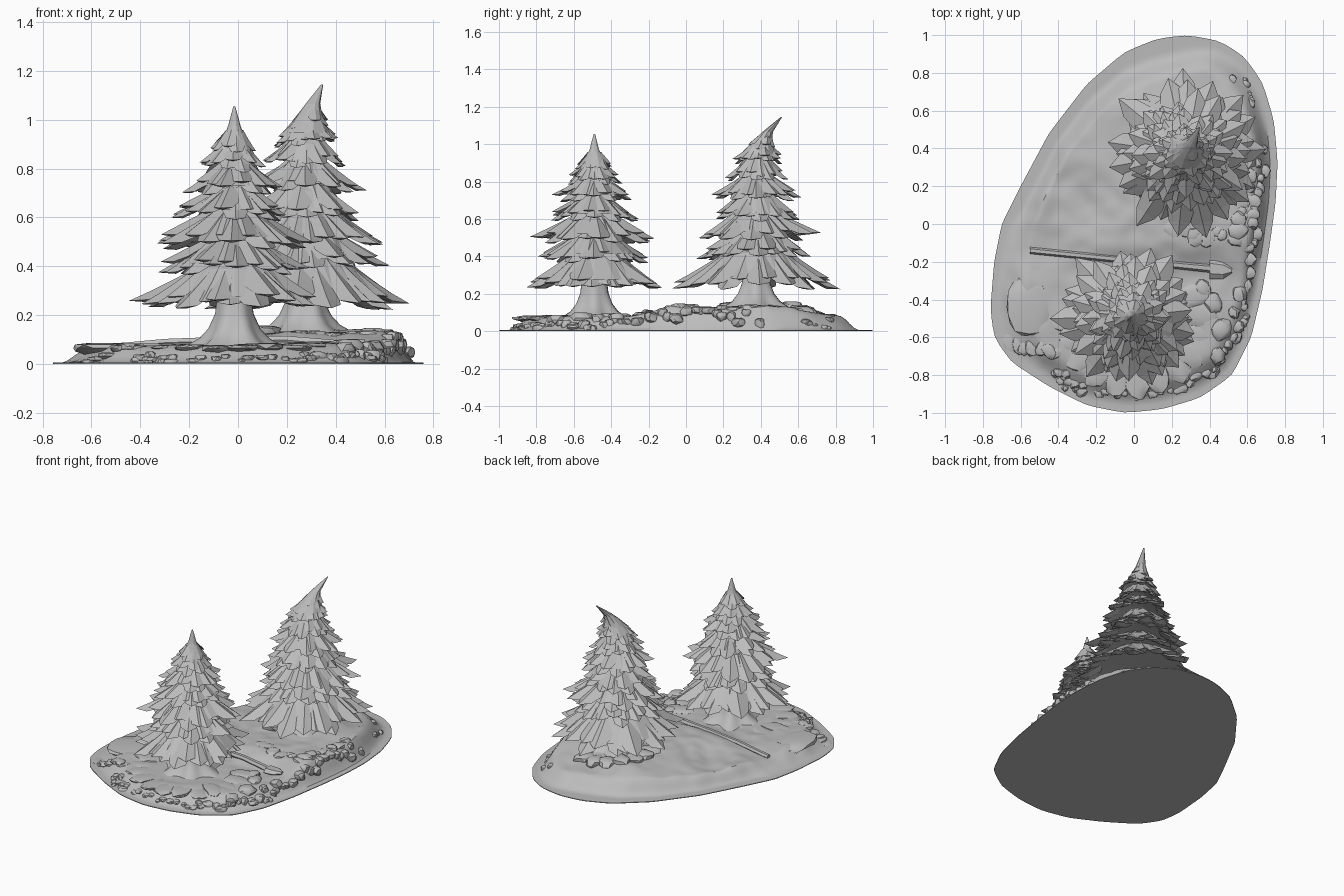
import bpy, bmesh, math, random
from mathutils import Vector, Matrix, noise

random.seed(4)
TAU = 2 * math.pi
if "Cube" in bpy.data.objects:
    bpy.data.objects.remove(bpy.data.objects["Cube"])

grey = bpy.data.materials.new("stone grey")
grey.use_nodes = True
grey.diffuse_color = (0.5, 0.5, 0.5, 1)
grey.node_tree.nodes["Principled BSDF"].inputs["Base Color"].default_value = (0.5, 0.5, 0.5, 1)


def finish(bm, name, smooth=None):
    bmesh.ops.recalc_face_normals(bm, faces=bm.faces)
    mesh = bpy.data.meshes.new(name)
    bm.to_mesh(mesh)
    bm.free()
    mesh.materials.append(grey)
    ob = bpy.data.objects.new(name, mesh)
    bpy.context.collection.objects.link(ob)
    if smooth:
        bpy.ops.object.select_all(action='DESELECT')
        ob.select_set(True)
        bpy.context.view_layer.objects.active = ob
        bpy.ops.object.shade_smooth_by_angle(angle=math.radians(smooth))


def bridge(bm, a, b):
    n = len(a)
    for i in range(n):
        bm.faces.new((a[i], a[(i + 1) % n], b[(i + 1) % n], b[i]))


def step(a, b, v):
    k = min(1, max(0, (v - a) / (b - a)))
    return k * k * (3 - 2 * k)


# Base outline, clockwise from the back
OUTLINE = [(0.28, 1), (0.45, 0.97), (0.58, 0.89), (0.68, 0.75), (0.74, 0.55), (0.76, 0.33),
           (0.75, 0.12), (0.72, -0.1), (0.68, -0.35), (0.62, -0.6), (0.52, -0.8), (0.35, -0.92),
           (0.15, -0.98), (-0.05, -1), (-0.25, -0.96), (-0.45, -0.86), (-0.65, -0.73),
           (-0.74, -0.6), (-0.76, -0.45), (-0.74, -0.2), (-0.7, 0), (-0.6, 0.2), (-0.45, 0.48),
           (-0.25, 0.74), (-0.05, 0.91), (0.12, 0.98)]


def rim(a):
    """Distance from the middle to the outline in direction a."""
    d = Vector((math.cos(a), math.sin(a)))
    for i, p in enumerate(OUTLINE):
        p, q = Vector(p), Vector(OUTLINE[i - 1])
        e = q - p
        den = d.x * e.y - d.y * e.x
        if abs(den) > 1e-9:
            r = (p.x * e.y - p.y * e.x) / den
            u = (p.x * d.y - p.y * d.x) / den
            if r > 0 and -1e-6 <= u <= 1 + 1e-6:
                return r
    return 0.8


def ground(x, y):
    t = math.hypot(x, y) / rim(math.atan2(y, x))
    top = 0.07 + 0.055 * step(-0.28, -0.08, y) * step(-0.4, 0.1, x)
    top *= 1 - 0.35 * step(0.55, 0.8, y)
    lawn = step(0.1, -0.2, x - 0.4 * y) * step(-0.1, 0.1, y)
    outer = 0.96 - 0.06 * lawn
    h = top * step(outer, outer - 0.13 - 0.1 * step(-0.45, -0.6, x), t)
    bump = 0.02 * noise.noise(Vector((x * 4, y * 4, 1))) + 0.01 * noise.noise(Vector((x * 11, y * 11, 3)))
    return 0.005 + max(0, h + bump * step(outer, outer - 0.1, t))


# Ground mound on a thin flat sheet
bm = bmesh.new()
N = 120
angles = [TAU * i / N for i in range(N)]
radii = [sum(rim(a + k * 0.03) for k in (-1, 0, 1)) / 3 for a in angles]
rings = [[bm.verts.new((r * math.cos(a), r * math.sin(a), 0)) for a, r in zip(angles, radii)]]
levels = [1, 0.97] + [0.95 - 0.025 * k for k in range(38)]
for t in levels:
    ring = []
    for a, r in zip(angles, radii):
        x, y = t * r * math.cos(a), t * r * math.sin(a)
        ring.append(bm.verts.new((x, y, 0.005 if t == 1 else ground(x, y))))
    bridge(bm, rings[-1], ring)
    rings.append(ring)
bm.faces.new(rings[0])
bm.faces.new(rings[-1])
finish(bm, "ground", 35)


def blade(bm, place, a, r0, z0, r1, z1, w):
    """One pointed, ridged, drooping branch."""
    out, side = Vector((math.cos(a), math.sin(a), 0)), Vector((-math.sin(a), math.cos(a), 0))
    prev = None
    for s, k in ((0, 0.7), (0.45, 1), (0.75, 0.75)):
        c = out * (r0 + (r1 - r0) * s) + Vector((0, 0, z1 + (z0 - z1) * (1 - s) ** 1.35))
        hw, up = w * k, Vector((0, 0, w * k))
        row = [bm.verts.new(place(p)) for p in
               (c - side * hw - up * 0.3, c + up * 0.25, c + side * hw - up * 0.3, c - up * 0.5)]
        if prev:
            bridge(bm, prev, row)
        else:
            bm.faces.new(row)
        prev = row
    tip = bm.verts.new(place(out * r1 + Vector((0, 0, z1))))
    for i in range(4):
        bm.faces.new((prev[i], prev[(i + 1) % 4], tip))


def tree(name, cx, cy, foot, tiers, apex, spire, lean, lean_from, bias):
    """Tiers are (tip radius, tip height, root radius, root height, blade count)."""
    def place(p):
        k = max(0, (p.z - lean_from) / (apex - lean_from)) ** 3
        return Vector((cx + p.x + lean[0] * k, cy + p.y + lean[1] * k, p.z))

    bm = bmesh.new()
    for r1, z1, r0, z0, n in tiers:
        # Solid skirt behind the blades
        prev = None
        for r, z in ((r0 * 0.6, z0 + 0.02), (r0, z0 - 0.01), (r1 * 0.72, z1 + (z0 - z1) * 0.2), (r0 * 0.5, z1 + 0.05)):
            ring = [bm.verts.new(place(Vector((r * math.cos(TAU * i / 16), r * math.sin(TAU * i / 16), z))))
                    for i in range(16)]
            if prev:
                bridge(bm, prev, ring)
            else:
                bm.faces.new(ring)
            prev = ring
        bm.faces.new(prev)
        # Long lower blades, then shorter ones over the gaps
        for layer in range(2):
            for i in range(n):
                a = TAU * (i + 0.5 * layer + random.uniform(-0.22, 0.22)) / n
                reach = r1 * random.uniform(0.86, 1.08) * (1 - 0.12 * layer) * (1 + bias * math.cos(a))
                drop = z1 + 0.02 * layer + random.uniform(-0.025, 0.02)
                blade(bm, place, a, r0 * 0.75, z0 + 0.012 * layer, reach, drop, 2.6 * r1 / n)
    # Pointed top
    prev = None
    for r, f in ((spire, 0), (spire * 0.6, 0.28), (spire * 0.3, 0.6), (0.004, 1)):
        z = apex - 0.2 * (1 - f)
        ring = [bm.verts.new(place(Vector((r * math.cos(TAU * i / 10), r * math.sin(TAU * i / 10), z))))
                for i in range(10)]
        if prev:
            bridge(bm, prev, ring)
        prev = ring
    bm.faces.new(prev)
    finish(bm, name + "_branches")

    # Trunk with flared roots
    bm = bmesh.new()
    prev = None
    for h, r in ((-0.04, 0.24), (0, 0.175), (0.03, 0.13), (0.07, 0.1), (0.13, 0.077), (0.22, 0.066), (0.45, 0.05)):
        ring = []
        for i in range(36):
            a = TAU * i / 36
            rr = r * (1 + 0.13 * math.cos(6 * a + 2 * h) * max(0.2, 1 - h * 7))
            ring.append(bm.verts.new((cx + rr * math.cos(a), cy + rr * math.sin(a), foot + h)))
        if prev:
            bridge(bm, prev, ring)
        prev = ring
    bm.faces.new(prev)
    finish(bm, name + "_trunk", 40)


tree("front_tree", -0.015, -0.49, 0.075,
     [(0.395, 0.245, 0.16, 0.40, 14), (0.31, 0.39, 0.13, 0.50, 13), (0.325, 0.495, 0.11, 0.62, 12),
      (0.245, 0.61, 0.09, 0.71, 12), (0.215, 0.71, 0.075, 0.81, 11), (0.15, 0.80, 0.06, 0.89, 10),
      (0.105, 0.865, 0.05, 0.94, 8)], 1.055, 0.085, (0, 0), 0.8, -0.07)
tree("back_tree", 0.275, 0.375, 0.13,
     [(0.44, 0.245, 0.18, 0.43, 15), (0.32, 0.405, 0.15, 0.53, 14), (0.33, 0.51, 0.13, 0.63, 13),
      (0.25, 0.61, 0.11, 0.72, 12), (0.235, 0.72, 0.1, 0.82, 12), (0.175, 0.82, 0.085, 0.91, 11),
      (0.14, 0.91, 0.07, 0.98, 10), (0.09, 0.97, 0.05, 1.03, 8)], 1.145, 0.1, (0.07, 0.135), 0.8, 0.02)


def rock(bm, x, y, sx, sy, sz, turn=None, lift=-0.008):
    turn = random.uniform(0, TAU) if turn is None else turn
    m = Matrix.Translation((x, y, ground(x, y) + lift)) @ Matrix.Rotation(turn, 4, 'Z')
    made = bmesh.ops.create_icosphere(bm, subdivisions=2, radius=1)["verts"]
    shift = Vector((x * 9, y * 9, 0))
    for v in made:
        c = v.co * (1 + 0.35 * noise.noise(v.co * 1.3 + shift))
        flat = min(c.z, 0.7)
        v.co = m @ Vector((c.x * sx, c.y * sy, flat * sz))
        v.co.z = max(v.co.z, 0.002)


def along(bm, path, count, size, height, spread=0.02):
    """Scatter rocks along a polyline."""
    for i in range(count):
        f = (i + 0.5) / count * (len(path) - 1)
        k = int(f)
        p = Vector(path[k]).lerp(Vector(path[k + 1]), f - k)
        s = size * random.uniform(0.6, 1.2)
        rock(bm, p.x + random.uniform(-spread, spread), p.y + random.uniform(-spread, spread),
             s, s * random.uniform(0.7, 1), height * random.uniform(0.7, 1.2))


# Low stone wall on the +x side
bm = bmesh.new()
along(bm, [(0.52, -0.12), (0.58, 0.1), (0.62, 0.36)], 8, 0.05, 0.03, 0.01)
along(bm, [(0.6, -0.2), (0.65, 0.1), (0.68, 0.4)], 14, 0.038, 0.035)
along(bm, [(0.64, 0.62), (0.62, 0.72), (0.52, 0.8)], 6, 0.025, 0.02)
along(bm, [(0.2, -0.03), (0.35, -0.07), (0.48, -0.04)], 8, 0.05, 0.025, 0.03)
finish(bm, "stone_wall", 30)

# Cobbles and rubble along the front edge
bm = bmesh.new()
for x, y, s in ((0.42, -0.42, 0.06), (0.46, -0.56, 0.065), (0.44, -0.69, 0.05), (0.56, -0.37, 0.045), (0.36, -0.34, 0.05), (0.53, -0.47, 0.035)):
    rock(bm, x, y, s, s * 0.85, 0.04)
along(bm, [(0.61, -0.25), (0.56, -0.55), (0.43, -0.78), (0.2, -0.87)], 22, 0.035, 0.028)
along(bm, [(0.2, -0.87), (0, -0.91), (-0.25, -0.88), (-0.4, -0.8)], 14, 0.03, 0.022)
along(bm, [(-0.42, -0.77), (-0.32, -0.86)], 10, 0.026, 0.028, 0.035)
finish(bm, "cobbles", 30)

# Flat slabs around the front tree and pillow stones around the back tree
bm = bmesh.new()
for i in range(13):
    a = math.radians(165 + i * 18)
    rock(bm, 0.34 * math.cos(a), -0.5 + 0.33 * math.sin(a), 0.1, 0.065, 0.018, a)
for i in range(8):
    a = math.radians(70 + i * 22)
    rock(bm, 0.28 + 0.23 * math.cos(a), 0.4 + 0.23 * math.sin(a), 0.075, 0.06, 0.045, a)
finish(bm, "tree_slabs", 30)

# Broad outcrop on the -x side with a broken front ledge
bm = bmesh.new()
rock(bm, -0.56, -0.45, 0.13, 0.16, 0.03, 0.3, -0.01)
along(bm, [(-0.66, -0.62), (-0.6, -0.65), (-0.5, -0.65), (-0.4, -0.7)], 8, 0.045, 0.018, 0.01)
finish(bm, "rock_outcrop", 30)

# Fallen pole with a pointed, wider end
bm = bmesh.new()
prev = None
for x, w in ((-0.55, 0.018), (-0.3, 0.018), (-0.05, 0.019), (0.2, 0.02), (0.4, 0.022), (0.4, 0.055), (0.47, 0.05), (0.52, 0.012)):
    y = -0.195 - 0.1 * x
    z = ground(x, y) + 0.004
    ring = [bm.verts.new((x, y + w * math.cos(TAU * i / 6), z + min(w, 0.022) * math.sin(TAU * i / 6))) for i in range(6)]
    if prev:
        bridge(bm, prev, ring)
    else:
        bm.faces.new(ring)
    prev = ring
bm.faces.new(prev)
finish(bm, "fallen_pole")
